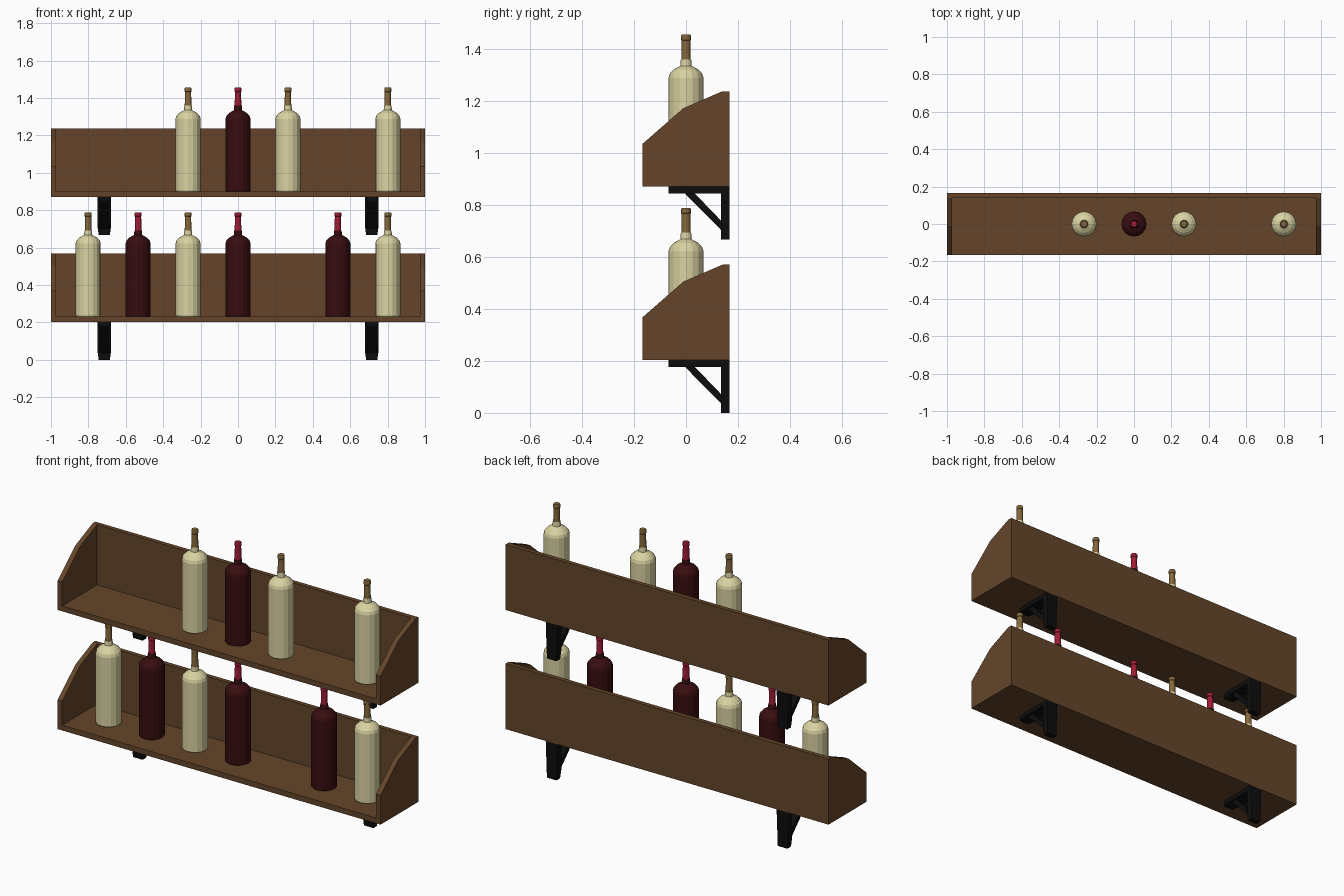
import bpy, bmesh
from math import cos, sin, tau

if "Cube" in bpy.data.objects:
    bpy.data.objects.remove(bpy.data.objects["Cube"])


def material(name, rgb):
    m = bpy.data.materials.new(name)
    m.diffuse_color = (*rgb, 1)
    m.use_nodes = True
    m.node_tree.nodes["Principled BSDF"].inputs["Base Color"].default_value = m.diffuse_color
    return m


WOOD = material("wood", (0.13, 0.06, 0.023))
IRON = material("black_iron", (0.004, 0.004, 0.004))
CREAM = material("pale_glass", (0.70, 0.65, 0.36))
RED = material("red_glass", (0.04, 0.004, 0.005))
GOLD_FOIL = material("gold_foil", (0.24, 0.14, 0.045))
RED_FOIL = material("red_foil", (0.35, 0.012, 0.035))


def finish(name, bm, mat):
    bmesh.ops.recalc_face_normals(bm, faces=bm.faces)
    me = bpy.data.meshes.new(name)
    bm.to_mesh(me)
    bm.free()
    me.materials.append(mat)
    ob = bpy.data.objects.new(name, me)
    bpy.context.collection.objects.link(ob)
    return ob


def extrude_yz(name, profile, x0, x1, z, mat, taper=None):
    """Extrude a (y, z) outline along x; taper(y, z) scales the width."""
    bm = bmesh.new()
    mid, half = (x0 + x1) / 2, (x1 - x0) / 2
    rings = []
    for s in (-1, 1):
        rings.append([bm.verts.new((mid + s * half * (taper(y, h) if taper else 1), y, h + z))
                      for y, h in profile])
    a, b = rings
    n = len(a)
    bm.faces.new(a)
    bm.faces.new(b[::-1])
    for i in range(n):
        j = (i + 1) % n
        bm.faces.new((a[i], b[i], b[j], a[j]))
    return finish(name, bm, mat)


def box_yz(y0, y1, z0, z1):
    return [(y0, z0), (y1, z0), (y1, z1), (y0, z1)]


def lathe(name, profile, x, z, mat, sides=16):
    """Closed turned solid from (radius, height) pairs."""
    bm = bmesh.new()
    rings = [[bm.verts.new((x + r * cos(tau * i / sides), r * sin(tau * i / sides), z + h))
              for i in range(sides)] for r, h in profile]
    for a, b in zip(rings, rings[1:]):
        for i in range(sides):
            j = (i + 1) % sides
            bm.faces.new((a[i], a[j], b[j], b[i]))
    bm.faces.new(rings[0])
    bm.faces.new(rings[-1])
    return finish(name, bm, mat)


SIDE = [(-0.167, 0.203), (0.167, 0.203), (0.167, 0.57), (0.14, 0.57),
        (-0.01, 0.505), (-0.167, 0.368)]
GLASS = [(0.064, 0.233), (0.067, 0.238), (0.067, 0.622), (0.062, 0.638),
         (0.048, 0.653), (0.022, 0.668), (0.020, 0.693)]
FOIL = [(0.018, 0.69), (0.0165, 0.766), (0.0185, 0.768), (0.0185, 0.784), (0.016, 0.789)]


def leg_taper(y, h):
    return 0.8 if h < 0.01 else 1


def arm_taper(y, h):
    return 0.8 if y < -0.06 else 1


def bracket(side, z):
    x0, x1 = side * 0.715 - 0.037, side * 0.715 + 0.037
    # wall leg, narrowing at the foot
    extrude_yz("bracket_leg", [(0.135, 0), (0.167, 0), (0.167, 0.203), (0.135, 0.203), (0.135, 0.05)],
               x0, x1, z, IRON, leg_taper)
    # arm under the board, narrowing at the tip
    extrude_yz("bracket_arm", [(-0.067, 0.177), (-0.02, 0.177), (0.135, 0.177),
                               (0.135, 0.203), (-0.02, 0.203), (-0.067, 0.203)],
               x0, x1, z, IRON, arm_taper)
    # diagonal brace
    extrude_yz("bracket_brace", [(-0.004, 0.177), (0.135, 0.036), (0.135, 0.072), (0.034, 0.177)],
               x0 + 0.012, x1 - 0.012, z, IRON)


def bottle(x, z, red):
    lathe("bottle_glass", GLASS, x, z, RED if red else CREAM)
    lathe("bottle_foil", FOIL, x, z, RED_FOIL if red else GOLD_FOIL)


# bottle slots on a 0.267 grid: (slot, is_red)
LOWER = [(-3, 0), (-2, 1), (-1, 0), (0, 1), (2, 1), (3, 0)]
UPPER = [(-1, 0), (0, 1), (1, 0), (3, 0)]

for z, bottles in ((0, LOWER), (0.667, UPPER)):
    extrude_yz("shelf_board", box_yz(-0.167, 0.142, 0.203, 0.233), -0.972, 0.972, z, WOOD)
    extrude_yz("shelf_back", box_yz(0.142, 0.167, 0.203, 0.57), -0.972, 0.972, z, WOOD)
    for s in (-1, 1):
        extrude_yz("shelf_side", SIDE, *sorted((s * 0.972, s * 1.0)), z, WOOD)
        bracket(s, z)
    for slot, red in bottles:
        bottle(slot * 0.267, z, red)
